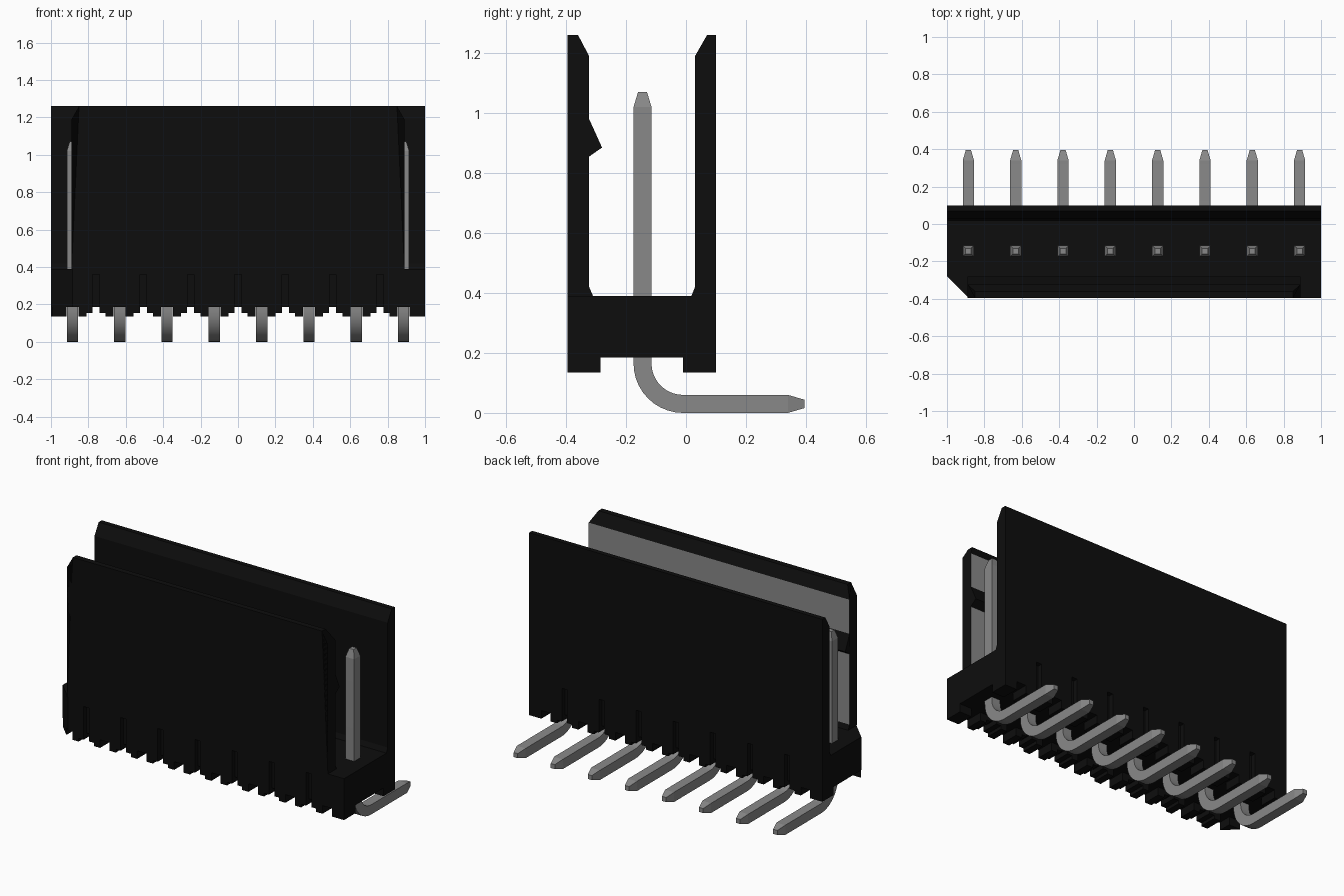
import bpy, bmesh, math
from mathutils import Vector

cube = bpy.data.objects.get("Cube")
if cube:
    bpy.data.objects.remove(cube, do_unlink=True)


def material(name, rgb, rough):
    m = bpy.data.materials.new(name)
    m.use_nodes = True
    m.diffuse_color = (*rgb, 1)
    bsdf = next(n for n in m.node_tree.nodes if n.type == 'BSDF_PRINCIPLED')
    bsdf.inputs["Base Color"].default_value = (*rgb, 1)
    bsdf.inputs["Roughness"].default_value = rough
    return m


BLACK = material("black plastic", (0.004, 0.004, 0.004), 0.5)
GREY = material("grey metal", (0.25, 0.25, 0.25), 0.5)


def finish(bm, name, *mats):
    bmesh.ops.recalc_face_normals(bm, faces=bm.faces)
    mesh = bpy.data.meshes.new(name)
    bm.to_mesh(mesh)
    bm.free()
    for m in mats:
        mesh.materials.append(m)
    obj = bpy.data.objects.new(name, mesh)
    bpy.context.collection.objects.link(obj)
    return obj


def prism(bm, points, axis, lo, hi):
    """Extrude a flat profile along one axis; points use the other two axes in order."""
    def place(p, d):
        c = list(p)
        c.insert(axis, d)
        return bm.verts.new(c)
    a = [place(p, lo) for p in points]
    b = [place(p, hi) for p in points]
    bm.faces.new(a)
    bm.faces.new(b[::-1])
    for i in range(len(a)):
        j = (i + 1) % len(a)
        bm.faces.new((a[i], a[j], b[j], b[i]))


def rect(x0, x1, y0, y1):
    return [(x0, y0), (x1, y0), (x1, y1), (x0, y1)]


COUNT, PITCH = 8, 0.253
PINS = [(i - (COUNT - 1) / 2) * PITCH for i in range(COUNT)]
FRONT, BACK = -0.395, 0.1
FLOOR, DECK, TOP = 0.185, 0.39, 1.26

# Base block with one cut corner
bm = bmesh.new()
prism(bm, [(-1, BACK), (-1, -0.28), (-0.885, FRONT), (1, FRONT), (1, BACK)], 2, FLOOR, DECK)
base = finish(bm, "base", BLACK)

# Shallow grooves between the pins, on both long faces
bm = bmesh.new()
for x in PINS[:-1]:
    mid = x + PITCH / 2
    for y in (FRONT, BACK):
        prism(bm, rect(mid - 0.018, mid + 0.018, y - 0.03, y + 0.03), 2, 0.1, 0.36)
cutter = finish(bm, "groove_cutter", BLACK)
cutter.hide_render = True
mod = base.modifiers.new("grooves", 'BOOLEAN')
mod.operation = 'DIFFERENCE'
mod.solver = 'EXACT'
mod.object = cutter
bpy.context.view_layer.objects.active = base
bpy.ops.object.modifier_apply(modifier=mod.name)
bpy.data.objects.remove(cutter, do_unlink=True)

# Feet: a stepped tooth on each side of every pin, in two rows
bm = bmesh.new()
for x in PINS:
    for s in (-1, 1):
        inner = x + s * 0.032
        if abs(x + s * PITCH) > 1:
            shape = [(inner, FLOOR), (inner, 0.135), (s, 0.135), (s, FLOOR)]
        else:
            step, end = x + s * 0.075, x + s * 0.108
            shape = [(inner, FLOOR), (inner, 0.135), (step, 0.135),
                     (step, 0.155), (end, 0.155), (end, FLOOR)]
        prism(bm, shape, 1, -0.01, BACK)
        if inner > -0.9:
            prism(bm, shape, 1, FRONT, -0.285)
prism(bm, [(-0.995, -0.285), (-0.917, -0.285), (-0.917, -0.363)], 2, 0.135, FLOOR)
finish(bm, "feet", BLACK)

# Back wall
bm = bmesh.new()
prism(bm, [(BACK, DECK), (BACK, TOP), (0.07, TOP), (0.03, 1.19), (0.03, 0.42), (0.018, DECK)],
      0, -1, 1)
finish(bm, "back_wall", BLACK)

# Front wall with latch ridge; top corners drawn in, inner face grey
bm = bmesh.new()
prism(bm, [(FRONT, DECK), (FRONT, 1.19), (FRONT, TOP), (-0.36, TOP), (-0.323, 1.19),
           (-0.323, 0.98), (-0.28, 0.885), (-0.323, 0.855), (-0.323, 0.42), (-0.31, DECK)],
      0, -0.89, 0.89)
for v in bm.verts:
    if v.co.z > 1.2:
        v.co.x *= 0.955
bmesh.ops.recalc_face_normals(bm, faces=bm.faces)
for f in bm.faces:
    f.normal_update()
    f.material_index = int(f.normal.y > 0.99)
finish(bm, "front_wall", BLACK, GREY)

# Bent pin: square section swept along (y, z, direction angle, half size)
Y, HALF, RADIUS = -0.145, 0.03, 0.135
path = [(Y, 1.07, 0, 0.015), (Y, 1.02, 0, HALF)]
for i in range(11):
    a = math.radians(9 * i)
    path.append((Y + RADIUS * (1 - math.cos(a)), HALF + RADIUS * (1 - math.sin(a)), a, HALF))
path += [(0.34, HALF, math.pi / 2, HALF), (0.395, HALF, math.pi / 2, 0.014)]

bm = bmesh.new()
rings = []
for y, z, a, h in path:
    across = Vector((0, math.cos(a), math.sin(a)))
    rings.append([bm.verts.new(Vector((sx * h, y, z)) + across * sy * h)
                  for sx, sy in ((-1, -1), (1, -1), (1, 1), (-1, 1))])
bm.faces.new(rings[0])
bm.faces.new(rings[-1])
for r, q in zip(rings, rings[1:]):
    for k in range(4):
        n = (k + 1) % 4
        bm.faces.new((r[k], r[n], q[n], q[k]))
pin = finish(bm, "pin", GREY)
bpy.ops.object.select_all(action='DESELECT')
pin.select_set(True)
bpy.context.view_layer.objects.active = pin
bpy.ops.object.shade_smooth_by_angle(angle=math.radians(12))

# Row of pins sharing one mesh
pin.location.x = PINS[0]
for x in PINS[1:]:
    copy = pin.copy()
    copy.location.x = x
    bpy.context.collection.objects.link(copy)
